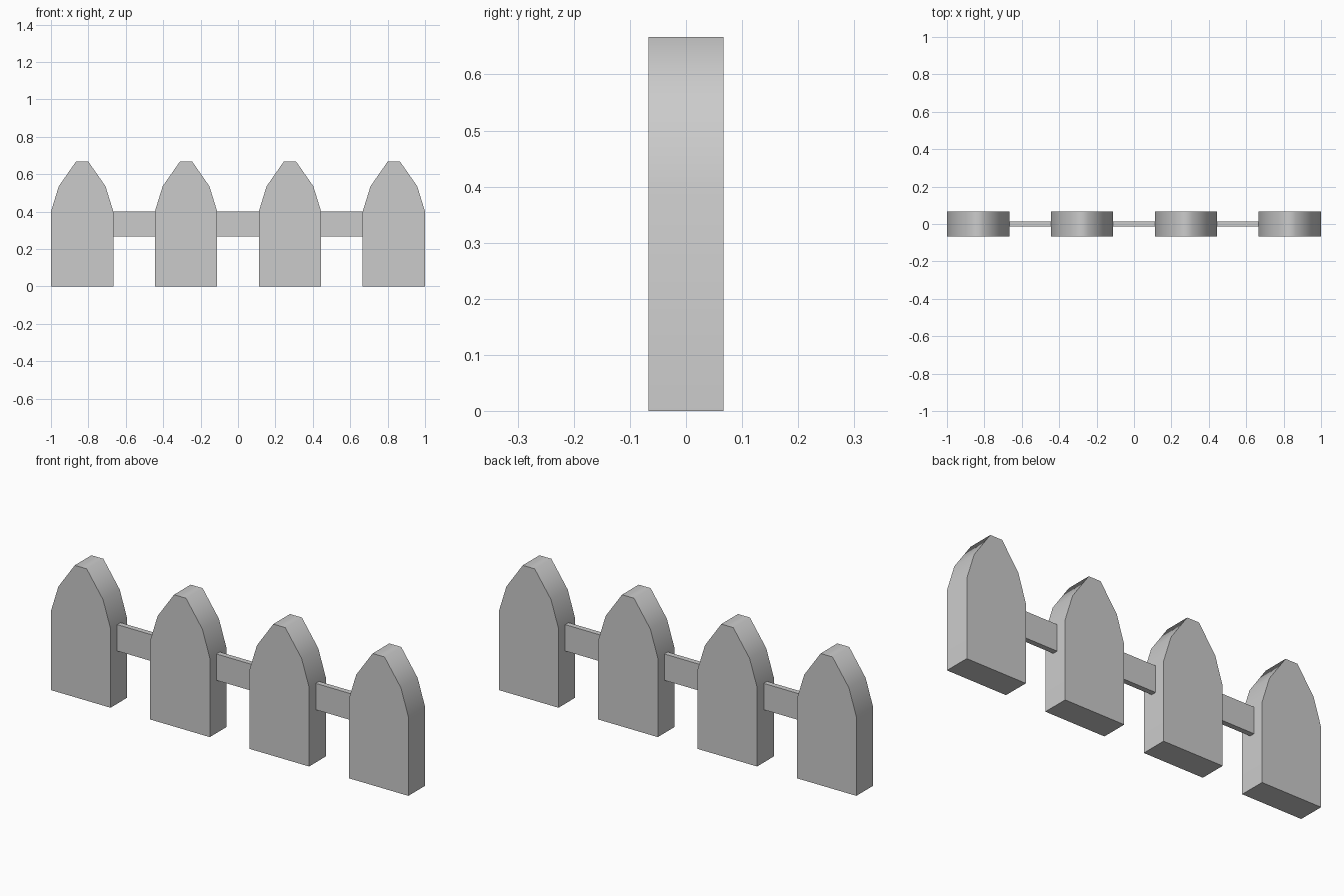
import bpy
import bmesh
import math

if "Cube" in bpy.data.objects:
    bpy.data.objects.remove(bpy.data.objects["Cube"])

PICKET_X = [-0.8333, -0.2778, 0.2778, 0.8333]
HALF_W = 0.1667


def extrude_profile(name, points, depth):
    """Closed x/z outline extruded along y, centred on y = 0."""
    bm = bmesh.new()
    face = bm.faces.new([bm.verts.new((x, -depth / 2, z)) for x, z in points])
    result = bmesh.ops.extrude_face_region(bm, geom=[face])
    verts = [v for v in result["geom"] if isinstance(v, bmesh.types.BMVert)]
    bmesh.ops.translate(bm, verts=verts, vec=(0, depth, 0))
    bmesh.ops.recalc_face_normals(bm, faces=bm.faces)
    mesh = bpy.data.meshes.new(name)
    bm.to_mesh(mesh)
    bm.free()
    obj = bpy.data.objects.new(name, mesh)
    bpy.context.collection.objects.link(obj)
    return obj


# Pickets: mirrored half outline with a tapered top
half = [(HALF_W, 0), (HALF_W, 0.40), (0.125, 0.535), (0.0333, 0.6667)]
outline = half + [(-x, z) for x, z in reversed(half)]
bpy.ops.object.select_all(action='DESELECT')
for i, x in enumerate(PICKET_X):
    picket = extrude_profile(f"picket_{i + 1}", outline, 0.1333)
    picket.location.x = x
    picket.select_set(True)
    bpy.context.view_layer.objects.active = picket
bpy.ops.object.shade_smooth_by_angle(angle=math.radians(60))

# Rails: thin boards spanning the gaps between pickets
for i, (a, b) in enumerate(zip(PICKET_X, PICKET_X[1:])):
    x0, x1 = a + HALF_W, b - HALF_W
    extrude_profile(f"rail_{i + 1}",
                    [(x0, 0.2667), (x1, 0.2667), (x1, 0.40), (x0, 0.40)], 0.0267)
